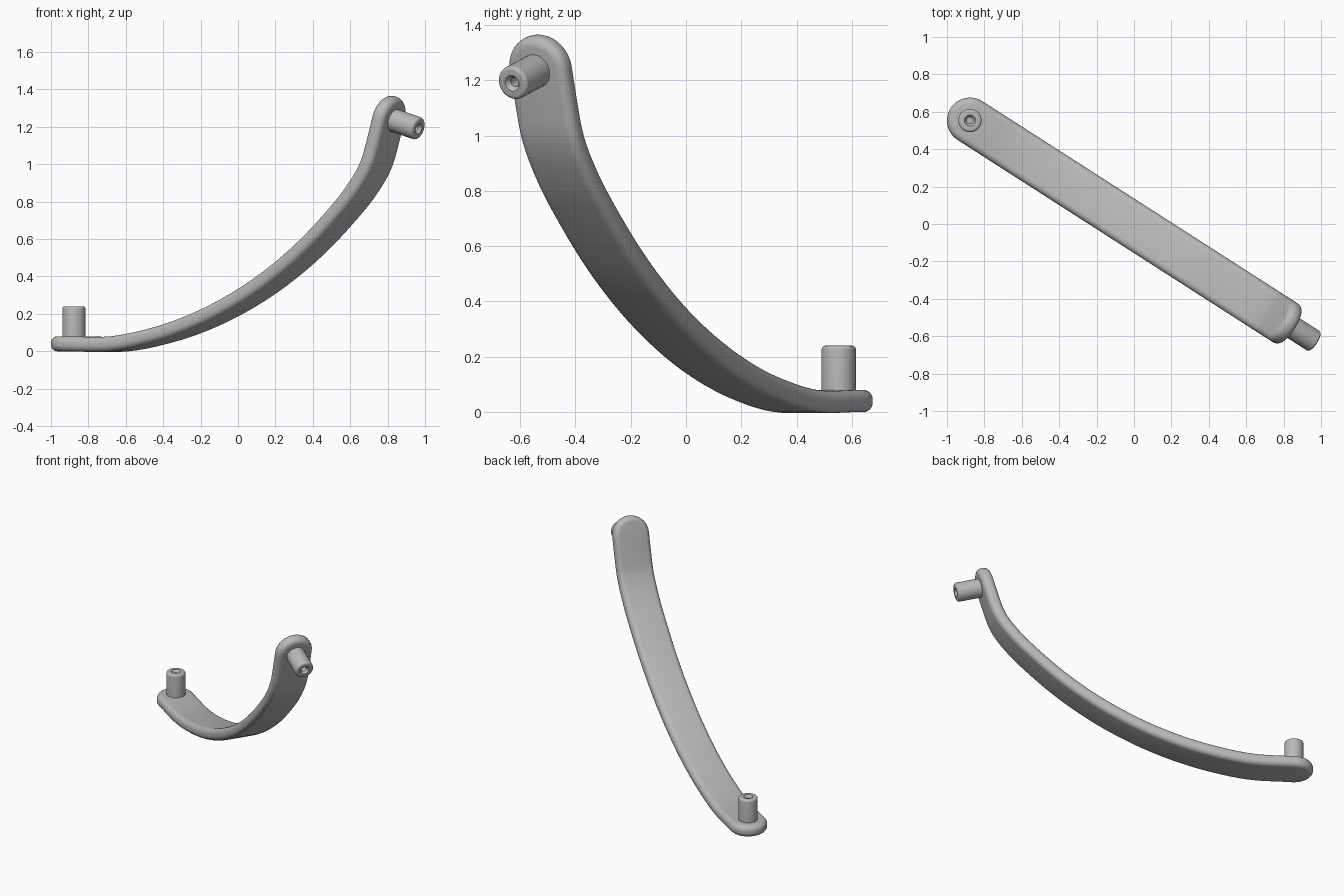
import bpy, bmesh, math
from mathutils import Vector, Matrix

if "Cube" in bpy.data.objects:
    bpy.data.objects.remove(bpy.data.objects["Cube"], do_unlink=True)

grey = bpy.data.materials.new("plain grey")
grey.use_nodes = True
grey.diffuse_color = (0.48, 0.48, 0.48, 1)
grey.node_tree.nodes["Principled BSDF"].inputs["Base Color"].default_value = grey.diffuse_color

ALONG = Vector((0.842, -0.54, 0)).normalized()    # plan direction of the strap
ACROSS = Vector((-ALONG.y, ALONG.x, 0))
UP = Vector((0, 0, 1))
START = Vector((-0.877, 0.553, 0))                # centre of the lower end
HALF_W, HALF_T, FILLET = 0.123, 0.04, 0.034
PEG_R, PEG_LEN, HOLE_R = 0.062, 0.16, 0.017


def make_object(name, bm):
    bmesh.ops.recalc_face_normals(bm, faces=bm.faces)
    mesh = bpy.data.meshes.new(name)
    bm.to_mesh(mesh)
    bm.free()
    mesh.materials.append(grey)
    obj = bpy.data.objects.new(name, mesh)
    bpy.context.collection.objects.link(obj)
    return obj


def activate(obj):
    bpy.ops.object.select_all(action='DESELECT')
    obj.select_set(True)
    bpy.context.view_layer.objects.active = obj


def smooth(obj):
    activate(obj)
    bpy.ops.object.shade_smooth_by_angle(angle=math.radians(35))


# Centre line of the strap: distance along, height
KNOTS = [Vector(p) for p in (
    (0, 0.04), (0.29, 0.04), (0.567, 0.088), (0.804, 0.158), (1.042, 0.258),
    (1.279, 0.39), (1.517, 0.562), (1.754, 0.78), (1.861, 0.905),
    (1.92, 1.0), (1.957, 1.105), (1.998, 1.245))]


def spline(knots, steps=6):
    ends = [2 * knots[0] - knots[1]] + knots + [2 * knots[-1] - knots[-2]]
    out = []
    for a, b, c, d in zip(ends, ends[1:], ends[2:], ends[3:]):
        m0, m1 = [(q - p) * (c - b).length / ((b - a).length + (c - b).length) if k == 0
                  else (q - p) * (c - b).length / ((c - b).length + (d - c).length)
                  for k, (p, q) in enumerate(((a, c), (b, d)))]
        for i in range(steps):
            t = i / steps
            out.append(b * (2*t**3 - 3*t*t + 1) + m0 * (t**3 - 2*t*t + t)
                       + c * (3*t*t - 2*t**3) + m1 * (t**3 - t*t))
    return out + [knots[-1]]


path = spline(KNOTS)
tangents = [(path[min(i + 1, len(path) - 1)] - path[max(i - 1, 0)]).normalized()
            for i in range(len(path))]
tangents[0] = Vector((1, 0))


def place(i, extra, side, lift):
    """Point by path station, run past it, sideways offset and offset along the normal."""
    p, t = path[i], tangents[i]
    q = p + t * extra + Vector((-t.y, t.x)) * lift
    return START + ALONG * q.x + ACROSS * side + UP * q.y


# Strap: a round-ended outline, stacked in rings with rounded edges
CAP = 12
last = len(path) - 1


def outline(radius):
    """Stations from end to end of one side: (path index, extra, sideways)."""
    quarter = [k * math.pi / 2 / CAP for k in range(CAP)]
    pts = [(0, -radius * math.cos(a), radius * math.sin(a)) for a in quarter]
    pts += [(i, 0, radius) for i in range(last + 1)]
    pts += [(last, radius * math.cos(a), radius * math.sin(a)) for a in reversed(quarter)]
    return pts


arc = [k * math.pi / 12 for k in range(7)]
lower = [(FILLET * (1 - math.sin(a)), -HALF_T + FILLET * (1 - math.cos(a))) for a in arc]
layers = lower + [(inset, -lift) for inset, lift in reversed(lower)]

bm = bmesh.new()
rings = []
for inset, lift in layers:
    half = outline(HALF_W - inset)
    left = [bm.verts.new(place(i, e, w, lift)) for i, e, w in half]
    right = [bm.verts.new(place(i, e, -w, lift)) for i, e, w in half[1:-1]]
    rings.append((left, [left[0]] + right + [left[-1]]))
for (l0, r0), (l1, r1) in zip(rings, rings[1:]):
    for a, b in ((l0, l1), (r0, r1)):
        for i in range(len(a) - 1):
            bm.faces.new((a[i], a[i + 1], b[i + 1], b[i]))
for l, r in (rings[0], rings[-1]):
    for i in range(len(l) - 1):
        corners = list(dict.fromkeys((l[i], l[i + 1], r[i + 1], r[i])))
        bm.faces.new(corners)
strap = make_object("curved_strap", bm)

# Peg seats: lower peg points up, upper peg points outward
t_end = tangents[last]
ends = {
    "lower": (place(0, 0, 0, 0), UP),
    "upper": (place(last, 0, 0, 0), ALONG * t_end.y - UP * t_end.x),
}


def turn(direction, at):
    return Matrix.Translation(at) @ direction.to_track_quat('Z', 'Y').to_matrix().to_4x4()


def peg(name, centre, direction):
    """Turned hollow peg with a rounded rim and a small countersink."""
    b = 0.014
    rim = [(PEG_R - b + b * math.cos(a), PEG_LEN - b + b * math.sin(a)) for a in arc]
    profile = [(HOLE_R, -0.004), (PEG_R, -0.004)] + rim + [(0.03, PEG_LEN), (HOLE_R, PEG_LEN - 0.018)]
    bm = bmesh.new()
    n = 40
    cols = [[bm.verts.new((r * math.cos(2*math.pi*k/n), r * math.sin(2*math.pi*k/n), z))
             for r, z in profile] for k in range(n)]
    for k in range(n):
        a, c = cols[k], cols[(k + 1) % n]
        for i in range(len(profile)):
            j = (i + 1) % len(profile)
            bm.faces.new((a[i], c[i], c[j], a[j]))
    bm.transform(turn(direction, centre + direction * HALF_T))
    smooth(make_object(name, bm))


# Pin holes bored through the strap, then the pegs
for name, (centre, direction) in ends.items():
    bm = bmesh.new()
    bmesh.ops.create_cone(bm, cap_ends=True, segments=24, radius1=HOLE_R,
                          radius2=HOLE_R, depth=0.2)
    bm.transform(turn(direction, centre))
    cutter = make_object(name + "_hole_cutter", bm)
    cutter.hide_render = True
    activate(strap)
    mod = strap.modifiers.new("pin hole", 'BOOLEAN')
    mod.operation, mod.solver, mod.object = 'DIFFERENCE', 'EXACT', cutter
    bpy.ops.object.modifier_apply(modifier=mod.name)
    bpy.data.objects.remove(cutter, do_unlink=True)
    peg(name + "_peg", centre, direction)

smooth(strap)
